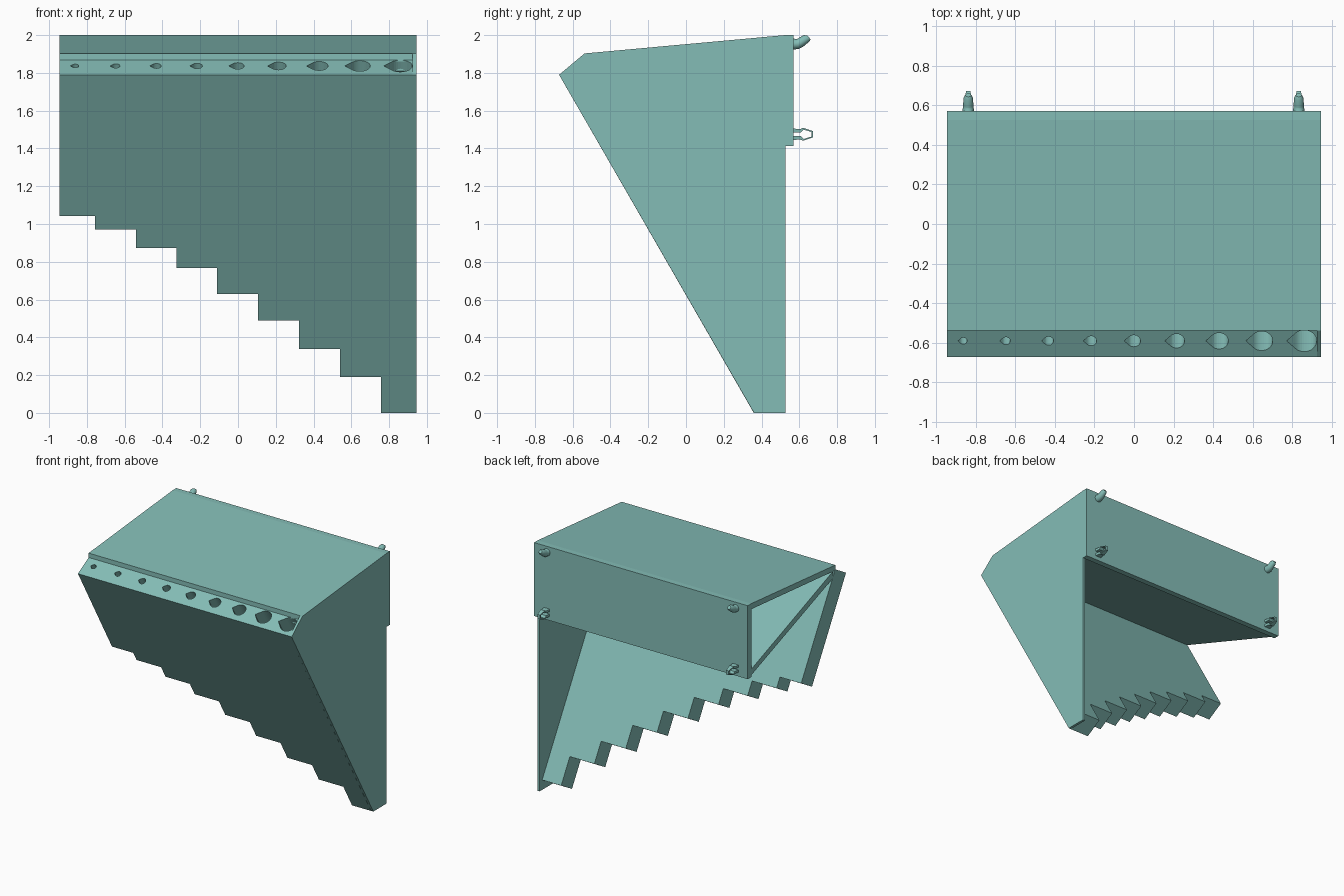
import bpy, bmesh, math
from mathutils import Vector

if "Cube" in bpy.data.objects:
    bpy.data.objects.remove(bpy.data.objects["Cube"])

W = 0.945          # half width
WALL = 0.02        # side wall thickness
SLOPE = Vector((0, 0.499, -0.8666))   # direction down the front plate
INWARD = Vector((0, 0.8666, 0.499))   # through the front plate
LIP = Vector((0, -0.672, 1.79))       # upper front edge of the plate
THICK = 0.158

TEAL = bpy.data.materials.new("teal_plastic")
TEAL.diffuse_color = (0.23, 0.507, 0.469, 1)
TEAL.use_nodes = True
TEAL.node_tree.nodes["Principled BSDF"].inputs["Base Color"].default_value = TEAL.diffuse_color


def finish(name, bm):
    """Turn a bmesh into a teal object."""
    bmesh.ops.recalc_face_normals(bm, faces=bm.faces)
    me = bpy.data.meshes.new(name)
    bm.to_mesh(me)
    bm.free()
    me.materials.append(TEAL)
    ob = bpy.data.objects.new(name, me)
    bpy.context.collection.objects.link(ob)
    return ob


def prism(name, pts, push):
    """Closed prism from a 3D outline pushed along a vector."""
    bm = bmesh.new()
    a = [bm.verts.new(p) for p in pts]
    b = [bm.verts.new(Vector(p) + push) for p in pts]
    bm.faces.new(a)
    bm.faces.new(b[::-1])
    for i in range(len(a)):
        j = (i + 1) % len(a)
        bm.faces.new((a[i], b[i], b[j], a[j]))
    return finish(name, bm)


def side(name, profile, x0, x1):
    """Extrude a (y, z) profile between two x positions."""
    return prism(name, [(x0, y, z) for y, z in profile], Vector((x1 - x0, 0, 0)))


def tube(name, rings, sides=16):
    """Loft round rings (centre, tilt about x, radius) into a capped peg."""
    bm = bmesh.new()
    loops = []
    for c, tilt, r in rings:
        up = Vector((0, -math.sin(tilt), math.cos(tilt)))
        loops.append([bm.verts.new(Vector(c) + Vector((1, 0, 0)) * r * math.cos(t) + up * r * math.sin(t))
                      for t in (2 * math.pi * i / sides for i in range(sides))])
    for a, b in zip(loops, loops[1:]):
        for i in range(sides):
            j = (i + 1) % sides
            bm.faces.new((a[i], a[j], b[j], b[i]))
    bm.faces.new(loops[0])
    bm.faces.new(loops[-1])
    return finish(name, bm)


# Closed right side wall
side("side_wall", [(-0.672, 1.79), (-0.537, 1.903), (0.525, 2.0), (0.57, 2.0), (0.57, 1.413),
                   (0.527, 1.413), (0.527, 0), (0.36, 0)], W - WALL, W)

# Back, top and diagonal brace panels
side("back_panel", [(0.525, 1.413), (0.57, 1.413), (0.57, 2.0), (0.525, 2.0)], -W, W - WALL)
side("top_panel", [(-0.537, 1.86), (-0.537, 1.903), (0.525, 2.0), (0.525, 1.955)], -W, W - WALL)
side("brace_panel", [(0.565, 1.413), (0.525, 1.475), (-0.51, 1.865), (-0.51, 1.81)], -W, W - WALL)

# Stepped front plate
edges = [-W, -0.757, -0.54, -0.325, -0.11, 0.107, 0.322, 0.54, 0.757, W - WALL]
bottoms = [1.043, 0.97, 0.873, 0.768, 0.63, 0.49, 0.338, 0.19, 0.0]
drops = [(LIP.z - z) / 0.8666 for z in bottoms]
outline = [(W - WALL, 0), (-W, 0)]
for i, d in enumerate(drops):
    outline += [(edges[i], d), (edges[i + 1], d)]
to3d = lambda x, s, depth=0: LIP + Vector((x, 0, 0)) + SLOPE * s + INWARD * depth
plate = prism("front_plate", [to3d(x, s) for x, s in outline], INWARD * THICK)

# Teardrop holes running down inside the plate
radii = [0.019, 0.022, 0.025, 0.028, 0.034, 0.041, 0.047, 0.056, 0.0625]
for i, r in enumerate(radii):
    cx = -0.862 + 0.2152 * i
    ring = [(cx - r * math.sqrt(2), 0)]
    for k in range(25):
        t = math.radians(135 - 270 * k / 24)
        ring.append((cx + r * math.cos(t), r * math.sin(t)))
    cutter = prism("hole_cutter", [to3d(x, -0.05, 0.094 + d) for x, d in ring],
                   SLOPE * (drops[i] + 0.05 - 0.04))
    cutter.hide_render = True
    mod = plate.modifiers.new("hole", "BOOLEAN")
    mod.operation, mod.solver, mod.object = "DIFFERENCE", "EXACT", cutter
    bpy.context.view_layer.objects.active = plate
    bpy.ops.object.modifier_apply(modifier=mod.name)
    bpy.data.objects.remove(cutter)

# Pegboard fittings on the back: bent hooks above, split clips below
for x, tag in ((-0.837, "left"), (0.832, "right")):
    hook = tube("hook_" + tag, [((x, 0.565, 1.953), 0, 0.03), ((x, 0.59, 1.953), 0.3, 0.027),
                                ((x, 0.605, 1.96), 0.7, 0.026), ((x, 0.637, 1.982), 0.7, 0.023),
                                ((x, 0.651, 1.988), 0.7, 0.014)])
    bpy.context.view_layer.objects.active = hook
    hook.select_set(True)
    bpy.ops.object.shade_smooth_by_angle(angle=math.radians(35))
    hook.select_set(False)
    for s, half in ((1, "upper"), (-1, "lower")):
        z = 1.475
        prong = [(0.565, 0.01), (0.565, 0.03), (0.605, 0.028), (0.62, 0.034), (0.672, 0.017),
                 (0.672, 0), (0.664, 0), (0.664, 0.012), (0.622, 0.025), (0.608, 0.01)]
        ob = side(f"clip_{half}_{tag}", [(y, z + s * h) for y, h in prong], x - 0.025, x + 0.025)
        # taper the prong toward its tip
        for v in ob.data.vertices:
            v.co.x = x + (v.co.x - x) * (1.05 - 0.6 * (v.co.y - 0.565) / 0.107)
